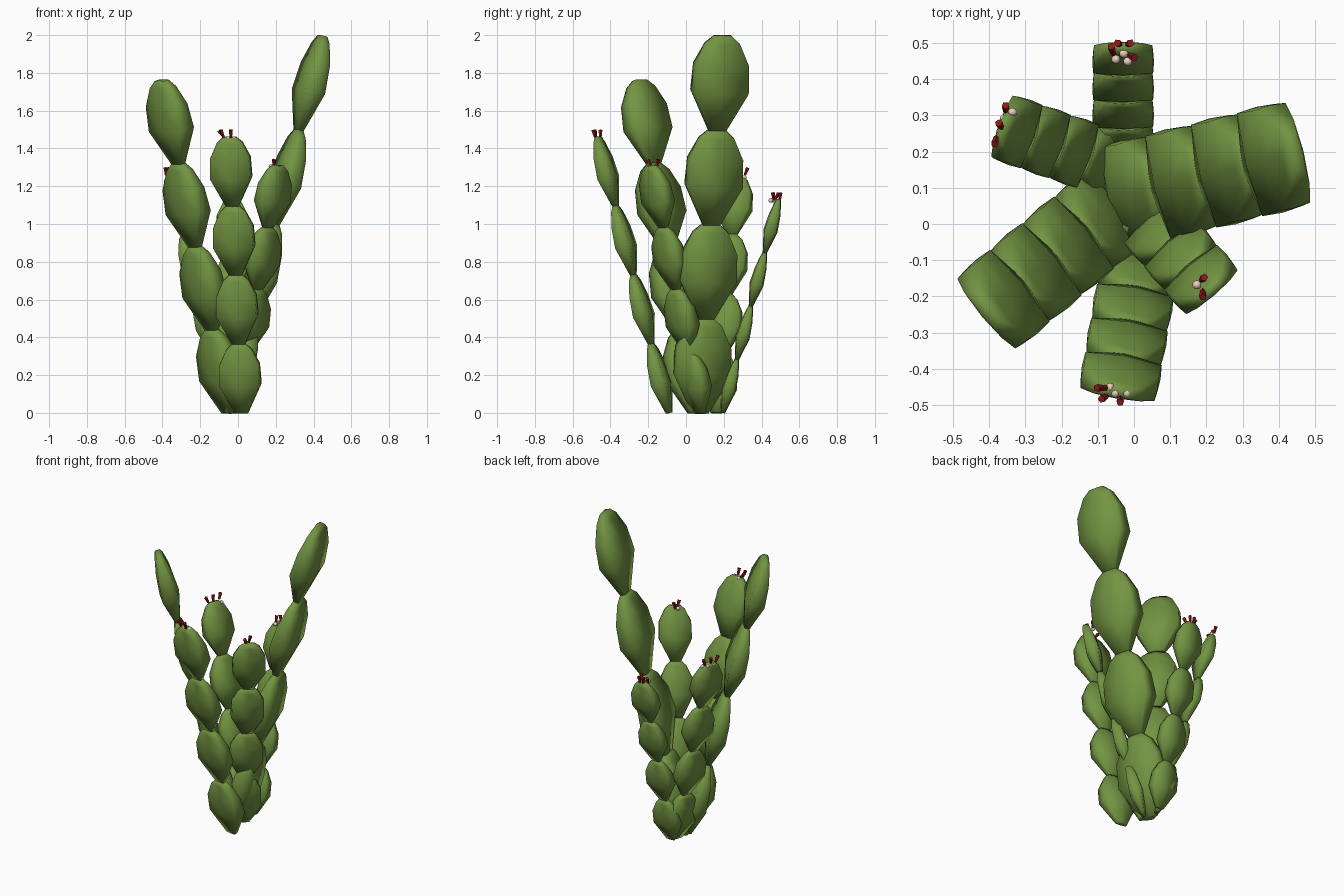
import bpy, bmesh, math
from mathutils import Vector

if "Cube" in bpy.data.objects:
    bpy.data.objects.remove(bpy.data.objects["Cube"])


def material(name, rgb):
    m = bpy.data.materials.new(name)
    m.diffuse_color = (*rgb, 1)
    m.use_nodes = True
    m.node_tree.nodes["Principled BSDF"].inputs["Base Color"].default_value = m.diffuse_color
    return m


GREEN = material("pad_green", (0.17, 0.30, 0.055))
RED = material("flower_red", (0.28, 0.01, 0.01))
PINK = material("bud_pink", (0.85, 0.62, 0.55))

WIDTH, THICK, LEAN = 0.585, 0.26, 0.262
# pad levels: height fraction, width fraction, thickness fraction
LEVELS = [(0, .32, .3), (.41, 1, 1), (.70, .97, .82), (.92, .62, .5), (1, .32, .3)]
# boxy cross-section of a pad
SECTION = [(.5, 0), (.485, .42), (0, .5), (-.485, .42),
           (-.5, 0), (-.485, -.42), (0, -.5), (.485, -.42)]


def finish(name, bm, mat, smooth=True):
    bmesh.ops.recalc_face_normals(bm, faces=bm.faces)
    for f in bm.faces:
        f.smooth = smooth
    me = bpy.data.meshes.new(name)
    bm.to_mesh(me)
    bm.free()
    me.materials.append(mat)
    ob = bpy.data.objects.new(name, me)
    bpy.context.collection.objects.link(ob)
    return ob


def stalk(name, base, lean, height):
    """Four flattened pads stacked along one leaning axis."""
    out = Vector((lean[0], lean[1], 0)).normalized()
    axis = (out * LEAN + Vector((0, 0, 1))).normalized()
    side = axis.cross(out).normalized()
    normal = side.cross(axis)
    length = height / 4 / axis.z
    bm = bmesh.new()
    for i in range(4):
        start = Vector((base[0], base[1], 0)) + axis * length * i
        rings = []
        for t, w, d in LEVELS:
            c = start + axis * length * t
            rings.append([bm.verts.new(c + side * (u * w * WIDTH * length)
                                       + normal * (v * d * THICK * length))
                          for u, v in SECTION])
        for a, b in zip(rings, rings[1:]):
            for k in range(8):
                n = (k + 1) % 8
                bm.faces.new((a[k], a[n], b[n], b[k]))
        bm.faces.new(rings[0][::-1])
        bm.faces.new(rings[-1])
    finish(name, bm, GREEN)


def buds(name, points, z):
    """Small round pink buds."""
    bm = bmesh.new()
    for x, y in points:
        r = bmesh.ops.create_uvsphere(bm, u_segments=10, v_segments=6, radius=.0125)
        bmesh.ops.translate(bm, verts=r["verts"], vec=(x, y, z))
    finish(name, bm, PINK)


def flowers(name, points, z):
    """Red flared flowers: x, y and sideways tilt."""
    bm = bmesh.new()
    for x, y, tx, ty in points:
        d = Vector((tx, ty, 1)).normalized()
        r = bmesh.ops.create_cone(bm, cap_ends=True, segments=5,
                                  radius1=.007, radius2=.011, depth=.042)
        rot = d.to_track_quat('Z', 'Y').to_matrix()
        bmesh.ops.rotate(bm, verts=r["verts"], matrix=rot)
        bmesh.ops.translate(bm, verts=r["verts"], vec=(x, y, z))
    finish(name, bm, RED, False)


# pad stalks
stalk("front_stalk", (.02, -.09), (-.17, -.985), 1.46)
stalk("right_stalk", (-.06, .07), (.97, .24), 1.995)
stalk("left_stalk", (-.05, .05), (-.77, -.64), 1.76)
stalk("back_left_stalk", (-.05, .16), (-.945, .33), 1.26)
stalk("back_stalk", (-.03, .195), (0, 1), 1.13)
stalk("front_right_stalk", (-.01, .075), (.65, -.76), 1.31)

# buds and flowers on the four shorter stalks
buds("front_buds", [(-.066, -.452), (-.052, -.468), (-.02, -.468)], 1.452)
flowers("front_flowers", [(-.09, -.453, -.8, 0), (-.083, -.48, -.35, -.2),
                          (-.038, -.487, 0, -.3)], 1.478)
buds("back_left_buds", [(-.336, .309), (-.358, .292), (-.353, .273), (-.369, .254)], 1.245)
flowers("back_left_flowers", [(-.355, .32, 0, .4), (-.37, .273, -.2, .3),
                              (-.383, .23, -.1, -.5)], 1.278)
buds("back_buds", [(-.05, .455), (-.028, .471), (-.017, .449)], 1.125)
flowers("back_flowers", [(-.042, .498, -.2, .1), (-.014, .498, .2, .1),
                         (-.06, .48, -.2, .6), (-.006, .463, .4, -.2)], 1.145)
buds("front_right_buds", [(.174, -.168)], 1.303)
flowers("front_right_flowers", [(.19, -.152, .2, .2), (.19, -.193, 0, -.5)], 1.322)
